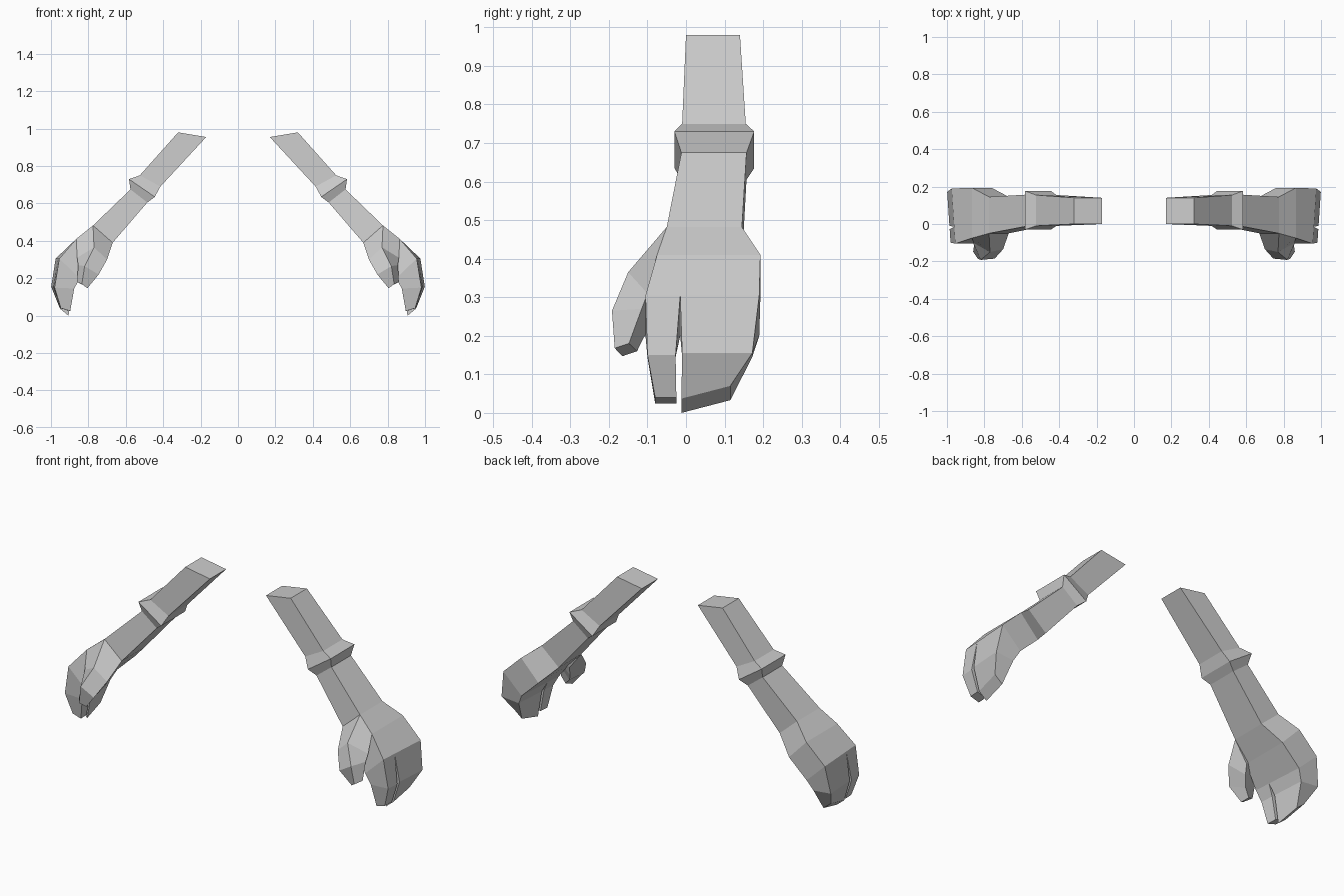
import bpy
import bmesh

cube = bpy.data.objects.get("Cube")
if cube:
    bpy.data.objects.remove(cube, do_unlink=True)

grey = bpy.data.materials.new("plain_grey")
grey.use_nodes = True
colour = (0.6, 0.6, 0.6, 1)
grey.diffuse_color = colour
grey.node_tree.nodes["Principled BSDF"].inputs["Base Color"].default_value = colour


def ring(outer, inner, front, back, lean=0.0, rise=0.0):
    """Four-sided section: outer and inner (x, z) corners spanning front to back."""
    def corner(point, y, lift):
        return (point[0] - lean * (0.19 - y) / 0.3, y, point[1] + lift)
    return [corner(outer, front, 0), corner(inner, front, 0),
            corner(inner, back, rise), corner(outer, back, rise)]


def loft(name, rings, side, cap_start=False, cap_end=False):
    """Skin four-sided sections into one flat-shaded tube on the chosen side."""
    bm = bmesh.new()
    loops = [[bm.verts.new((x * side, y, z)) for x, y, z in r] for r in rings]
    for a, b in zip(loops, loops[1:]):
        for i in range(4):
            j = (i + 1) % 4
            bm.faces.new((a[i], a[j], b[j], b[i]))
    if cap_start:
        bm.faces.new(loops[0])
    if cap_end:
        bm.faces.new(loops[-1])
    bmesh.ops.recalc_face_normals(bm, faces=bm.faces)
    # Face the open tubes outward from their own axis
    face = bm.faces[0]
    axis = sum((v.co for v in loops[0] + loops[1]), loops[0][0].co * 0) / 8
    if face.normal.dot(face.calc_center_median() - axis) < 0:
        bmesh.ops.reverse_faces(bm, faces=bm.faces)
    mesh = bpy.data.meshes.new(name)
    bm.to_mesh(mesh)
    bm.free()
    mesh.materials.append(grey)
    obj = bpy.data.objects.new(name, mesh)
    bpy.context.collection.objects.link(obj)


# Upper arm, elbow cuff, forearm, wrist and palm
arm = [
    ring((0.32, 0.98), (0.17, 0.955), 0.0, 0.14),
    ring((0.525, 0.75), (0.415, 0.69), -0.01, 0.155),
    ring((0.583, 0.73), (0.445, 0.635), -0.03, 0.177),
    ring((0.575, 0.675), (0.485, 0.605), -0.012, 0.157),
    ring((0.775, 0.482), (0.67, 0.39), -0.05, 0.145),
    ring((0.865, 0.41), (0.76, 0.3), -0.075, 0.193),
    ring((0.975, 0.305), (0.865, 0.2), -0.105, 0.19, lean=0.02),
]

# Forefinger, separate from the rest of the hand
forefinger = [
    ring((0.975, 0.305), (0.865, 0.2), -0.105, -0.015, lean=0.02),
    ring((1.0, 0.15), (0.895, 0.145), -0.1, -0.027, lean=0.02),
    ring((0.965, 0.04), (0.915, 0.025), -0.08, -0.025, lean=0.02),
]

# Remaining fingers joined as a mitten
mitten = [
    ring((0.975, 0.305), (0.865, 0.2), -0.015, 0.19, lean=0.02),
    ring((1.0, 0.155), (0.895, 0.145), -0.01, 0.172, lean=0.02),
    ring((0.965, 0.037), (0.92, 0.0), -0.012, 0.115, lean=0.02, rise=0.033),
]

# Thumb sections: front outer, front inner, back inner, back outer
thumb = [
    [(0.775, -0.05, 0.482), (0.67, -0.05, 0.39), (0.75, -0.06, 0.29), (0.865, -0.075, 0.41)],
    [(0.77, -0.15, 0.365), (0.70, -0.135, 0.30), (0.755, -0.075, 0.24), (0.86, -0.1, 0.31)],
    [(0.82, -0.192, 0.265), (0.745, -0.185, 0.22), (0.785, -0.11, 0.195), (0.855, -0.115, 0.27)],
    [(0.835, -0.185, 0.168), (0.805, -0.165, 0.147), (0.82, -0.127, 0.16), (0.86, -0.148, 0.18)],
]

for side, label in ((1, "left"), (-1, "right")):
    loft(label + "_arm", arm, side, cap_start=True)
    loft(label + "_forefinger", forefinger, side, cap_end=True)
    loft(label + "_mitten_fingers", mitten, side, cap_end=True)
    loft(label + "_thumb", thumb, side, cap_start=True, cap_end=True)
